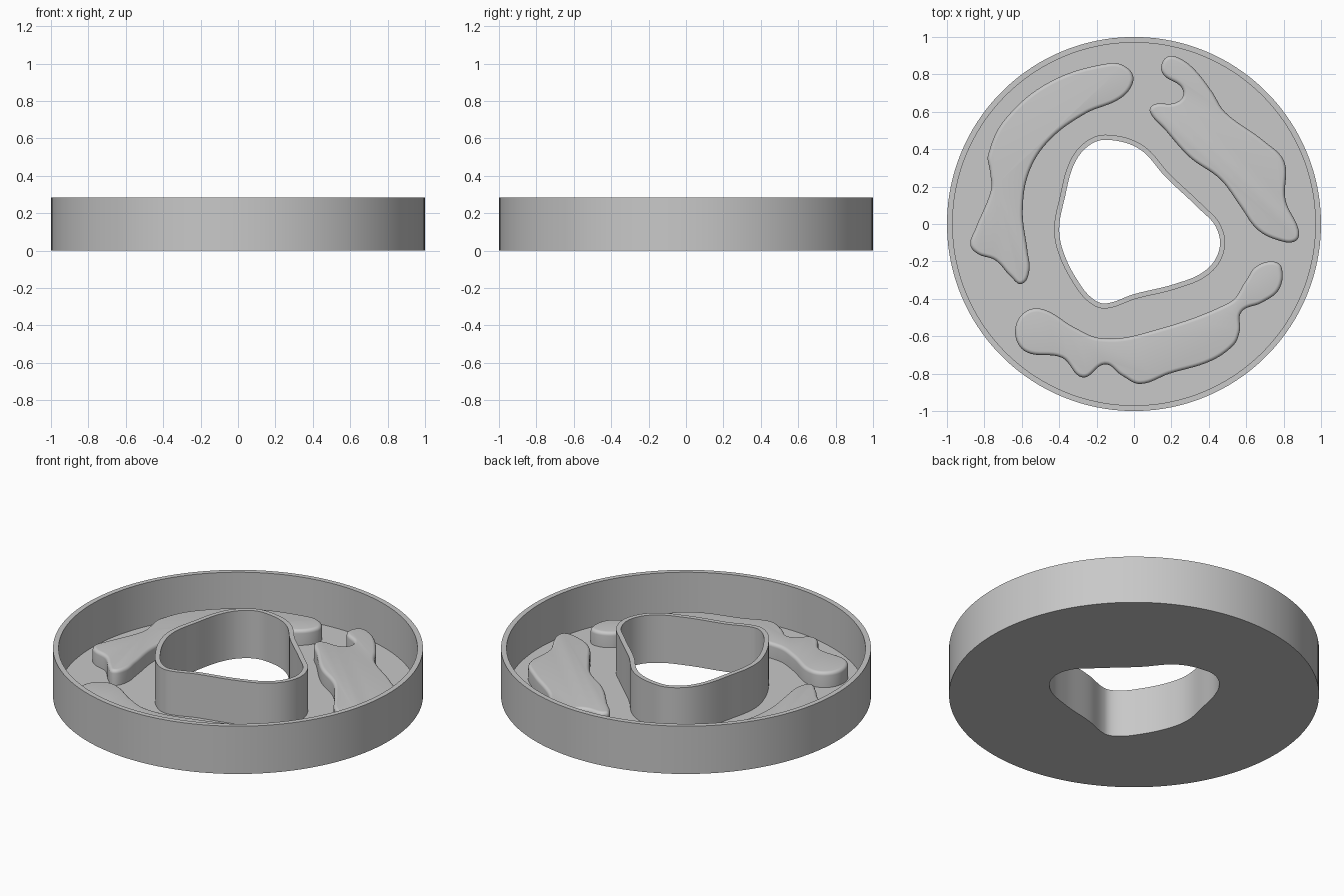
import bpy, bmesh
from math import sin, cos, pi, atan2
from mathutils import Vector
from mathutils.geometry import interpolate_bezier

HEIGHT, FLOOR, ISLAND_TOP = 0.285, 0.025, 0.115
WALL, ROUND = 0.03, 0.02

cube = bpy.data.objects.get("Cube")
if cube:
    bpy.data.objects.remove(cube, do_unlink=True)

grey = bpy.data.materials.new("plain grey")
grey.use_nodes = True
grey.diffuse_color = (0.58, 0.58, 0.58, 1)
grey.node_tree.nodes["Principled BSDF"].inputs["Base Color"].default_value = grey.diffuse_color


def smooth_outline(points, steps=8):
    """Closed, flowing curve through a few control points."""
    pts = [Vector(p) for p in points]
    n = len(pts)
    tangents = [(pts[(i + 1) % n] - pts[i - 1]).normalized() for i in range(n)]
    outline = []
    for i in range(n):
        a, b = pts[i], pts[(i + 1) % n]
        reach = (b - a).length * 0.36
        curve = interpolate_bezier(a, a + tangents[i] * reach,
                                   b - tangents[(i + 1) % n] * reach, b, steps + 1)
        outline += [p.xy for p in curve[:-1]]
    return outline


def offset(outline, distance):
    """Move a counter-clockwise outline outwards by a distance."""
    moved = []
    for i, p in enumerate(outline):
        t = (outline[(i + 1) % len(outline)] - outline[i - 1]).normalized()
        moved.append(p + Vector((t.y, -t.x)) * distance)
    return moved


def circle(radius, count, start):
    return [Vector((cos(start + 2 * pi * i / count), sin(start + 2 * pi * i / count))) * radius
            for i in range(count)]


def build(name, rings, capped):
    """Skin a stack of (outline, height) rings; cap the ends or join last to first."""
    bm = bmesh.new()
    loops = [[bm.verts.new((p.x, p.y, z)) for p in outline] for outline, z in rings]
    pairs = list(zip(loops, loops[1:]))
    if capped:
        bm.faces.new(loops[0])
        bm.faces.new(loops[-1])
    else:
        pairs.append((loops[-1], loops[0]))
    for low, high in pairs:
        for i in range(len(low)):
            j = (i + 1) % len(low)
            bm.faces.new((low[i], low[j], high[j], high[i]))
    bmesh.ops.recalc_face_normals(bm, faces=bm.faces)
    mesh = bpy.data.meshes.new(name)
    bm.to_mesh(mesh)
    bm.free()
    mesh.materials.append(grey)
    obj = bpy.data.objects.new(name, mesh)
    bpy.context.collection.objects.link(obj)
    bpy.ops.object.select_all(action="DESELECT")
    obj.select_set(True)
    bpy.context.view_layer.objects.active = obj
    bpy.ops.object.shade_smooth_by_angle(angle=pi / 6)
    return obj


# Tray: round outer wall, flat floor and a wall around the freeform opening
opening = smooth_outline([
    (-.14, .45), (-.24, .42), (-.32, .32), (-.37, .14), (-.4, -.03), (-.37, -.17),
    (-.29, -.32), (-.22, -.4), (-.15, -.425), (0, -.375), (.22, -.32), (.38, -.25),
    (.455, -.14), (.44, -.02), (.35, .08), (.17, .25), (.03, .4)])
collar = offset(opening, 0.027)
start, count = atan2(opening[0].y, opening[0].x), len(opening)
outer, inner = circle(1, count, start), circle(1 - WALL, count, start)
build("tray", [(outer, 0), (outer, HEIGHT), (inner, HEIGHT), (inner, FLOOR),
               (collar, FLOOR), (collar, HEIGHT), (opening, HEIGHT), (opening, 0)], False)

# Raised islands on the floor, with rounded top edges
islands = {
    "left_island": [
        (-.13, .86), (-.03, .83), (-.005, .76), (-.075, .67), (-.26, .59), (-.45, .45),
        (-.56, .28), (-.595, .07), (-.57, -.14), (-.56, -.25), (-.6, -.32), (-.66, -.28),
        (-.74, -.195), (-.835, -.16), (-.875, -.11), (-.85, -.03), (-.765, .18),
        (-.77, .28), (-.78, .37), (-.69, .56), (-.45, .76)],
    "back_island": [
        (.18, .895), (.145, .84), (.165, .79), (.25, .735), (.26, .68), (.21, .645),
        (.11, .64), (.085, .6), (.165, .505), (.3, .355), (.46, .24), (.565, .1),
        (.66, -.03), (.78, -.09), (.865, -.09), (.88, -.03), (.81, .13), (.805, .33),
        (.7, .44), (.49, .595), (.415, .71), (.325, .825), (.245, .885)],
    "front_island": [
        (.74, -.2), (.65, -.23), (.6, -.3), (.51, -.42), (.03, -.59), (-.18, -.61),
        (-.315, -.555), (-.49, -.455), (-.595, -.48), (-.635, -.59), (-.575, -.685),
        (-.385, -.715), (-.275, -.82), (-.155, -.75), (-.065, -.81), (.035, -.855),
        (.19, -.8), (.405, -.735), (.53, -.65), (.565, -.575), (.575, -.47),
        (.685, -.42), (.775, -.35), (.79, -.235)],
}
for name, points in islands.items():
    outline = smooth_outline(points)
    # Make every outline counter-clockwise so that offsets go the right way
    if sum(a.cross(b) for a, b in zip(outline, outline[1:])) < 0:
        outline.reverse()
    rings = [(outline, FLOOR - 0.005)]
    for k in range(6):
        a = k / 5 * pi / 2
        rings.append((offset(outline, ROUND * (cos(a) - 1)), ISLAND_TOP - ROUND * (1 - sin(a))))
    build(name, rings, True)
